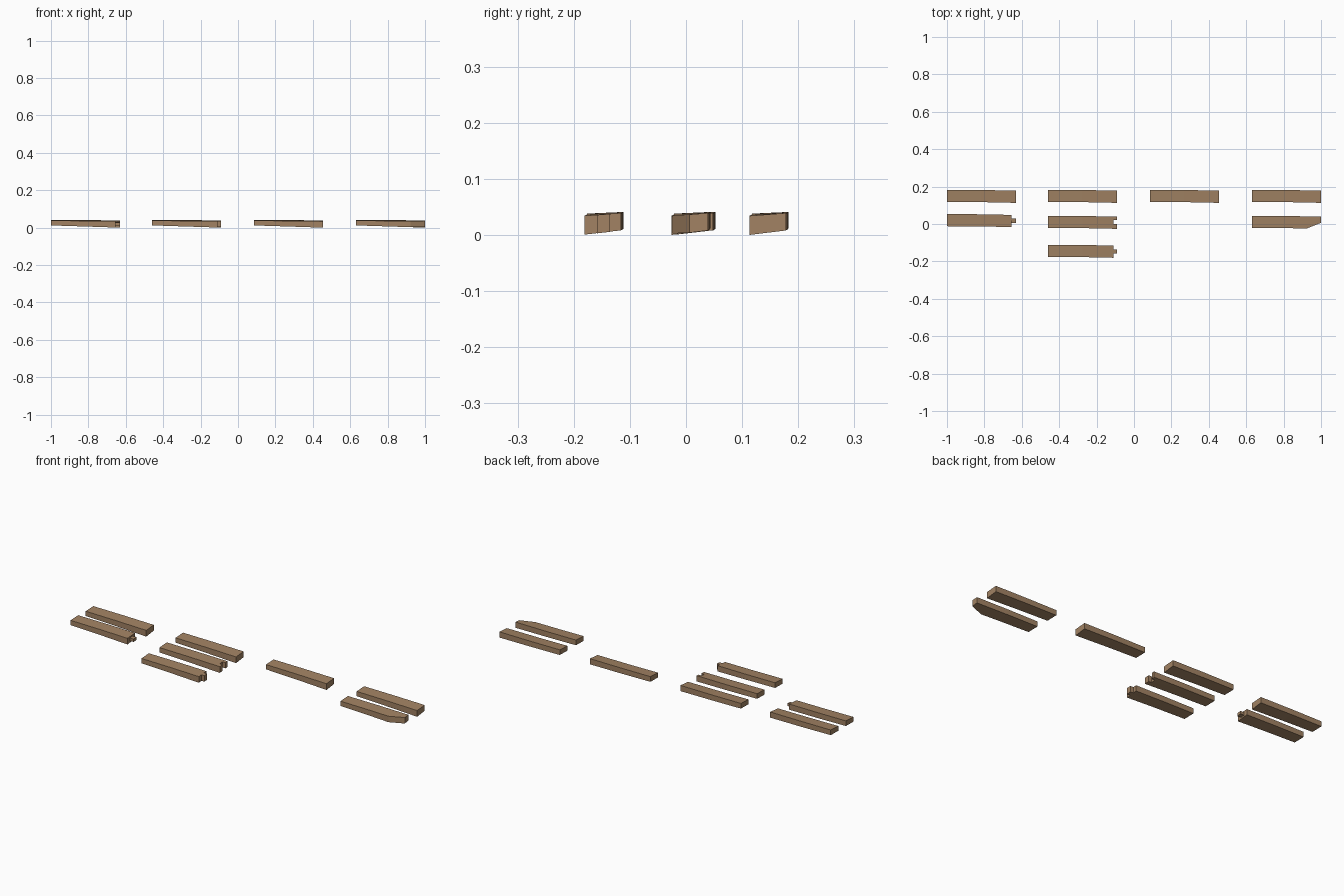
import bpy, bmesh

if "Cube" in bpy.data.objects:
    bpy.data.objects.remove(bpy.data.objects["Cube"])

LENGTH, WIDTH = 0.368, 0.065

wood = bpy.data.materials.new("brown_wood")
wood.diffuse_color = (0.36, 0.225, 0.125, 1)
wood.use_nodes = True
wood.node_tree.nodes["Principled BSDF"].inputs["Base Color"].default_value = wood.diffuse_color


def mix(a, b, t):
    return a + (b - a) * t


def add_prism(bm, outline, w0=0.0, w1=1.0):
    """Extrude a top-view outline in unit plank space (along, across, up)."""
    low = [bm.verts.new((u, v, w0)) for u, v in outline]
    high = [bm.verts.new((u, v, w1)) for u, v in outline]
    bm.faces.new(low[::-1])
    bm.faces.new(high)
    n = len(outline)
    for i in range(n):
        j = (i + 1) % n
        bm.faces.new((low[i], low[j], high[j], high[i]))


def warp(u, v, w, x, y):
    """Map unit space to a slightly crooked plank, lower at its right end."""
    bend = 1 - abs(2 * u - 1)
    bottom = mix(mix(0.012, 0.013, v), mix(0.0, 0.008, v), u)
    top = mix(mix(0.038, 0.041, v), mix(0.034, 0.039, v), u)
    return (x + u * LENGTH,
            y + v * WIDTH + mix(0.005, 0.0, u) + 0.0015 * bend,
            mix(bottom, top, w))


def plank(name, x, y, outline, peg=None):
    bm = bmesh.new()
    add_prism(bm, outline)
    bmesh.ops.bisect_plane(bm, geom=bm.verts[:] + bm.edges[:] + bm.faces[:],
                           plane_co=(0.5, 0, 0), plane_no=(1, 0, 0))
    if peg:
        add_prism(bm, *peg)
    for vert in bm.verts:
        vert.co = warp(*vert.co, x, y)
    bmesh.ops.triangulate(bm, faces=[f for f in bm.faces if len(f.verts) > 4])
    bmesh.ops.recalc_face_normals(bm, faces=bm.faces[:])
    mesh = bpy.data.meshes.new(name)
    bm.to_mesh(mesh)
    bm.free()
    mesh.materials.append(wood)
    obj = bpy.data.objects.new(name, mesh)
    bpy.context.collection.objects.link(obj)


# top-view outlines of the plank types
plain = [(0, 0), (1, 0), (1, 1), (0, 1)]
short = [(0, 0), (0.94, 0), (0.94, 1), (0, 1)]
tongue = [(0, 0), (0.95, 0), (0.95, 0.34), (1, 0.34),
          (1, 0.70), (0.95, 0.70), (0.95, 1), (0, 1)]
groove = [(0, 0), (1, 0), (1, 0.38), (0.95, 0.38),
          (0.95, 0.74), (1, 0.74), (1, 1), (0, 1)]
angled = [(0, 0), (0.79, 0), (1, 0.5), (1, 1), (0, 1)]
peg = ([(0.93, 0.34), (1, 0.34), (1, 0.70), (0.93, 0.70)], 0.27, 0.75)

# back row of plain planks
columns = (-1.0, -0.459, 0.086, 0.632)
for i, x in enumerate(columns):
    plank(f"plain_plank_{i + 1}", x, 0.113, plain)

# jointed and cut planks
plank("peg_plank", columns[0], -0.017, short, peg)
plank("groove_plank", columns[1], -0.026, groove)
plank("tongue_plank", columns[1], -0.181, tongue)
plank("angled_plank", columns[3], -0.026, angled)
